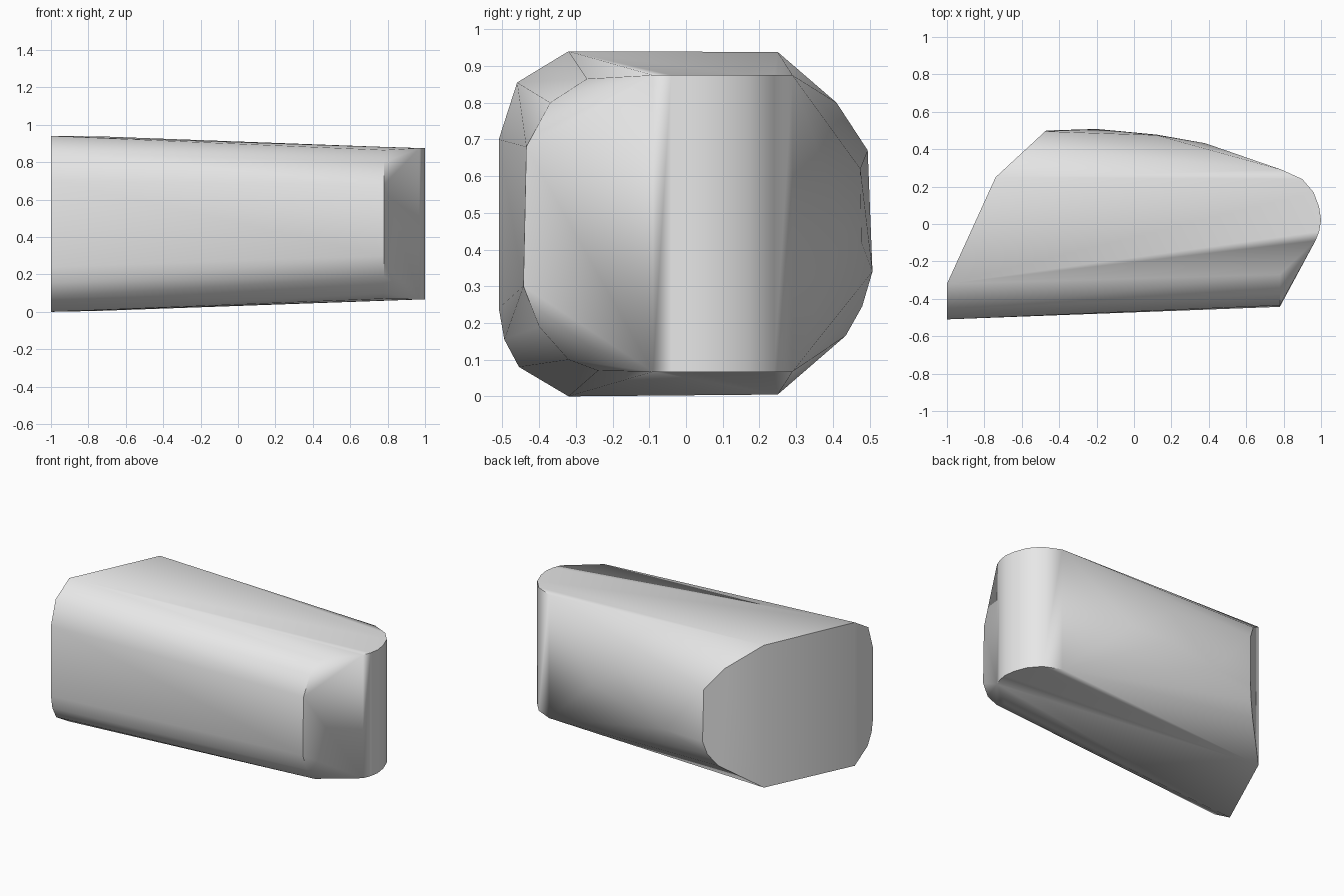
import bpy
import bmesh
import math

cube = bpy.data.objects.get("Cube")
if cube:
    bpy.data.objects.remove(cube, do_unlink=True)

# Single plain grey finish
grey = bpy.data.materials.new("plain_grey")
grey.use_nodes = True
colour = (0.8, 0.8, 0.8, 1.0)
grey.diffuse_color = colour
grey.node_tree.nodes["Principled BSDF"].inputs["Base Color"].default_value = colour

# Wide slanted end: rounded octagon outline in (y, z)
wide_outline = [(-0.32, 0.94), (-0.46, 0.855), (-0.51, 0.7), (-0.51, 0.24),
                (-0.495, 0.155), (-0.455, 0.08), (-0.32, 0.0),
                (0.25, 0.005), (0.435, 0.165), (0.48, 0.245),
                (0.5, 0.33), (0.495, 0.67), (0.41, 0.8), (0.25, 0.938)]


def wide_end_x(y):
    """The end cap is upright at the front, then slants towards the back."""
    if y < -0.32:
        return -1.0
    if y < 0.25:
        return -1.0 + 0.456 * (y + 0.32)
    return -0.74 + 1.08 * (y - 0.25)


points = [(wide_end_x(y), y, z) for y, z in wide_outline]

# Narrow end: front corner outline
narrow_outline = [(-0.27, 0.865), (-0.37, 0.8), (-0.435, 0.68),
                  (-0.443, 0.3), (-0.4, 0.19), (-0.32, 0.1), (-0.24, 0.07)]
points += [(0.78, y, z) for y, z in narrow_outline]

# Rounded upright nose, seen from above
nose = [(0.97, -0.09), (0.99, -0.04), (1.0, 0.02), (0.99, 0.09),
        (0.96, 0.17), (0.9, 0.24), (0.79, 0.29)]
points += [(x, y, z) for x, y in nose for z in (0.067, 0.875)]

# Gentle swell along the back
points += [(-0.2, 0.508, 0.34), (0.12, 0.478, 0.42),
           (0.12, 0.475, 0.62), (0.38, 0.432, 0.45)]

# Skin the outlines into one closed block
bm = bmesh.new()
for p in points:
    bm.verts.new(p)
hull = bmesh.ops.convex_hull(bm, input=bm.verts)
loose = [v for v in bm.verts if not v.link_faces]
bmesh.ops.delete(bm, geom=loose, context='VERTS')
bmesh.ops.dissolve_limit(bm, angle_limit=math.radians(1.5),
                         verts=bm.verts, edges=bm.edges)
bmesh.ops.recalc_face_normals(bm, faces=bm.faces)
mesh = bpy.data.meshes.new("tapered_block")
bm.to_mesh(mesh)
bm.free()
mesh.materials.append(grey)

block = bpy.data.objects.new("tapered_block", mesh)
bpy.context.collection.objects.link(block)
bpy.ops.object.select_all(action='DESELECT')
block.select_set(True)
bpy.context.view_layer.objects.active = block
bpy.ops.object.shade_smooth_by_angle(angle=math.radians(36))
